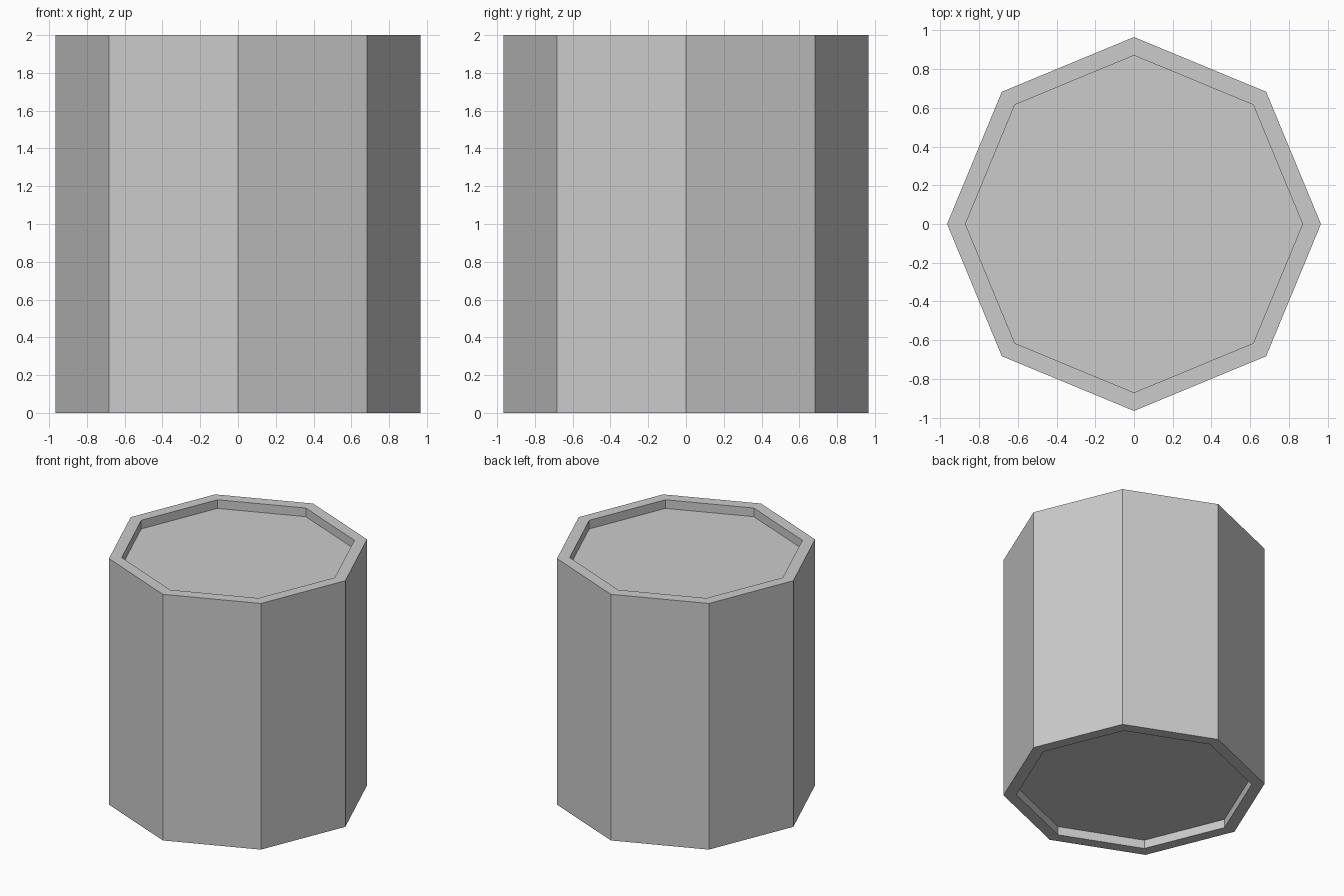
import bpy, bmesh, math
from mathutils import Matrix

if "Cube" in bpy.data.objects:
    bpy.data.objects.remove(bpy.data.objects["Cube"])

SIDES, HEIGHT = 8, 2.0
R_OUT, R_IN, RECESS = 0.965, 0.87, 0.07

# Octagonal drum body
bm = bmesh.new()
bmesh.ops.create_cone(bm, cap_ends=True, segments=SIDES, radius1=R_OUT, radius2=R_OUT,
                      depth=HEIGHT, matrix=Matrix.Translation((0, 0, HEIGHT / 2)))
bm.normal_update()

# Flat rim and shallow recess in both ends
caps = [f for f in bm.faces if abs(f.normal.z) > 0.9]
rim = (R_OUT - R_IN) * math.cos(math.pi / SIDES)
for cap in caps:
    inward = -cap.normal.copy()
    bmesh.ops.inset_individual(bm, faces=[cap], thickness=rim, use_even_offset=True)
    panel = bmesh.ops.extrude_discrete_faces(bm, faces=[cap])["faces"][0]
    bmesh.ops.translate(bm, verts=panel.verts[:], vec=inward * RECESS)

bmesh.ops.recalc_face_normals(bm, faces=bm.faces[:])
mesh = bpy.data.meshes.new("octagonal_drum")
bm.to_mesh(mesh)
bm.free()
bpy.context.collection.objects.link(bpy.data.objects.new("octagonal_drum", mesh))
